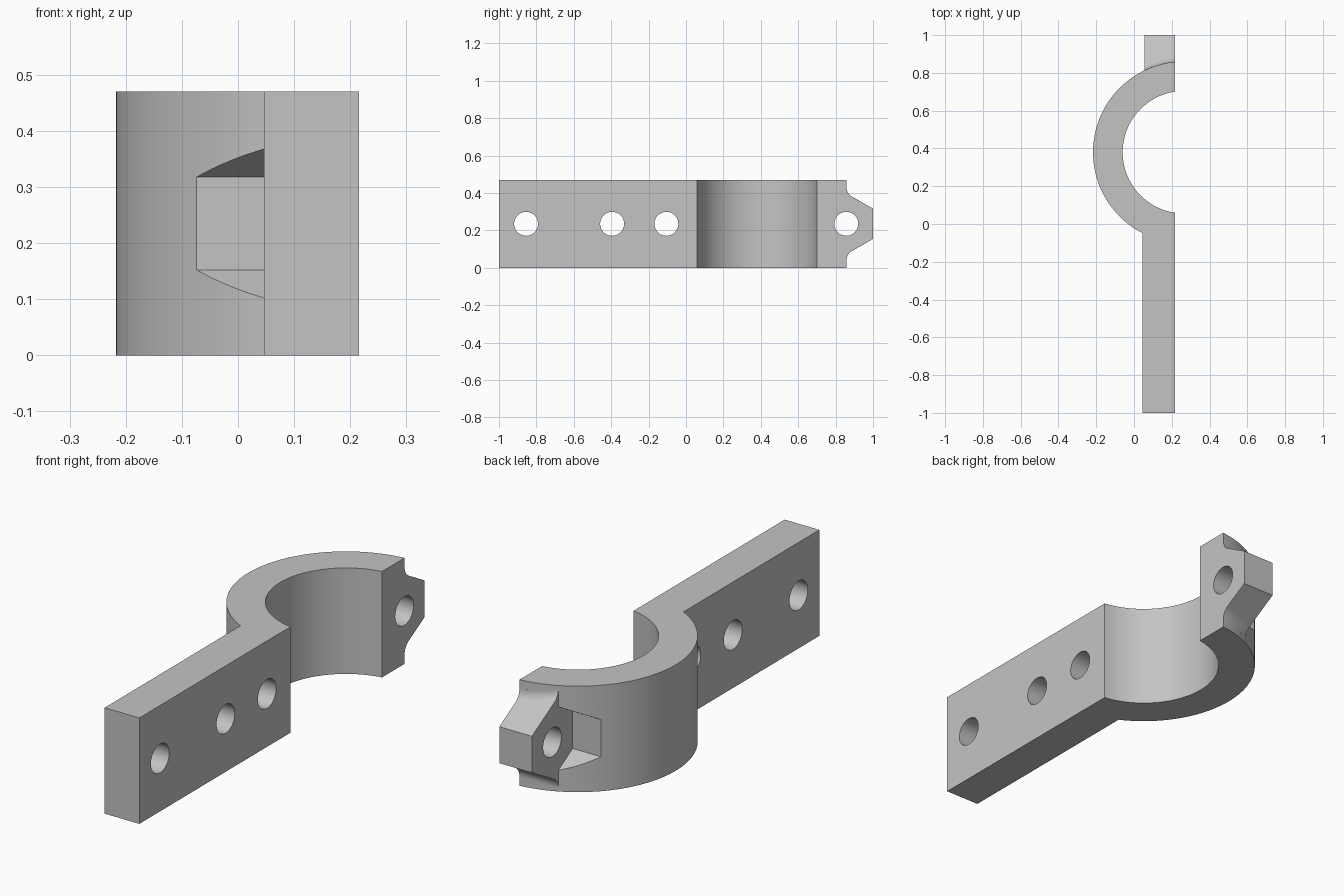
import bpy
import bmesh
from math import sqrt, tan, radians, sin, cos, atan2, pi
from mathutils import Vector

if "Cube" in bpy.data.objects:
    bpy.data.objects.remove(bpy.data.objects["Cube"])

HEIGHT, MID = 0.47, 0.235
FACE, BAR_BACK, TAB_BACK = 0.216, 0.046, 0.056   # x planes
CX, CY, OUTER, INNER = 0.264, 0.38, 0.481, 0.324  # ring
HOLES = (-0.855, -0.395, -0.105, 0.857)
APOTHEM = 0.143

grey = bpy.data.materials.new("plain grey")
grey.use_nodes = True
colour = (0.55, 0.55, 0.55, 1)
grey.diffuse_color = colour
grey.node_tree.nodes["Principled BSDF"].inputs["Base Color"].default_value = colour


def loft(name, sections):
    """Solid through matching closed sections, capped at both ends."""
    bm = bmesh.new()
    rings = [[bm.verts.new(p) for p in s] for s in sections]
    for a, b in zip(rings, rings[1:]):
        for i in range(len(a)):
            j = (i + 1) % len(a)
            bm.faces.new((a[i], a[j], b[j], b[i]))
    bm.faces.new(rings[0])
    bm.faces.new(rings[-1])
    bmesh.ops.recalc_face_normals(bm, faces=bm.faces)
    mesh = bpy.data.meshes.new(name)
    bm.to_mesh(mesh)
    bm.free()
    mesh.materials.append(grey)
    obj = bpy.data.objects.new(name, mesh)
    bpy.context.collection.objects.link(obj)
    return obj


def prism_x(name, y, radius, sides, x0, x1, turn=0):
    """Regular prism along x, centred on the mid height."""
    angles = [turn + 2 * pi * i / sides for i in range(sides)]
    return loft(name, [[(x, y + radius * cos(a), MID + radius * sin(a)) for a in angles]
                       for x in (x0, x1)])


def combine(target, other, operation):
    other.hide_render = True
    mod = target.modifiers.new(operation.lower(), 'BOOLEAN')
    mod.operation, mod.solver, mod.object = operation, 'EXACT', other
    bpy.context.view_layer.objects.active = target
    bpy.ops.object.modifier_apply(modifier=mod.name)
    bpy.data.objects.remove(other)


def arc(radius, a0, a1, n):
    return [(CX + radius * cos(a0 + (a1 - a0) * i / n),
             CY + radius * sin(a0 + (a1 - a0) * i / n)) for i in range(n + 1)]


def ring_y(x):
    return sqrt(OUTER ** 2 - (x - CX) ** 2)


# Bar and half ring in one profile
inner_y = sqrt(INNER ** 2 - (FACE - CX) ** 2)
inner_end = atan2(inner_y, FACE - CX)
outer_end = atan2(ring_y(FACE), FACE - CX)
bar_join = 2 * pi + atan2(-ring_y(BAR_BACK), BAR_BACK - CX)
profile = ([(BAR_BACK, -1), (FACE, -1)]
           + arc(INNER, 2 * pi - inner_end, inner_end, 56)
           + arc(OUTER, outer_end, bar_join, 56))
clamp = loft("clamp_half", [[(x, y, z) for x, y in profile] for z in (0, HEIGHT)])

# Hexagonal nut pockets cut into the ring
for y, back in ((HOLES[2], BAR_BACK), (HOLES[3], TAB_BACK)):
    pocket = prism_x("nut_pocket_cutter", y, APOTHEM / cos(pi / 6), 6, -0.4, back, pi / 6)
    combine(clamp, pocket, 'DIFFERENCE')


# End tab, with a fillet that follows the curve of the ring
def tab_section(x, r=0.058, steps=10):
    y = CY + ring_y(x)
    slope = tan(radians(30))
    corner = 0.08 + (1 - y) * slope
    top = corner + r * slope
    half = [(1, 0.081)]
    for i in range(steps + 1):
        a = radians(60) * (1 - i / steps)
        half.append((y + r * (1 - cos(a)), top - r * sin(a)))
    half.append((y - 0.04, top))
    outline = half + [(py, -pz) for py, pz in reversed(half)]
    return [Vector((x, py, MID + pz)) for py, pz in outline]


xs = [TAB_BACK + (FACE - TAB_BACK) * i / 8 for i in range(9)]
combine(clamp, loft("end_tab", [tab_section(x) for x in xs]), 'UNION')

# Bolt holes
for y in HOLES:
    combine(clamp, prism_x("bolt_hole_cutter", y, 0.064, 40, -0.5, 0.5), 'DIFFERENCE')

bpy.ops.object.select_all(action='DESELECT')
clamp.select_set(True)
bpy.context.view_layer.objects.active = clamp
bpy.ops.object.shade_smooth_by_angle(angle=radians(25))
